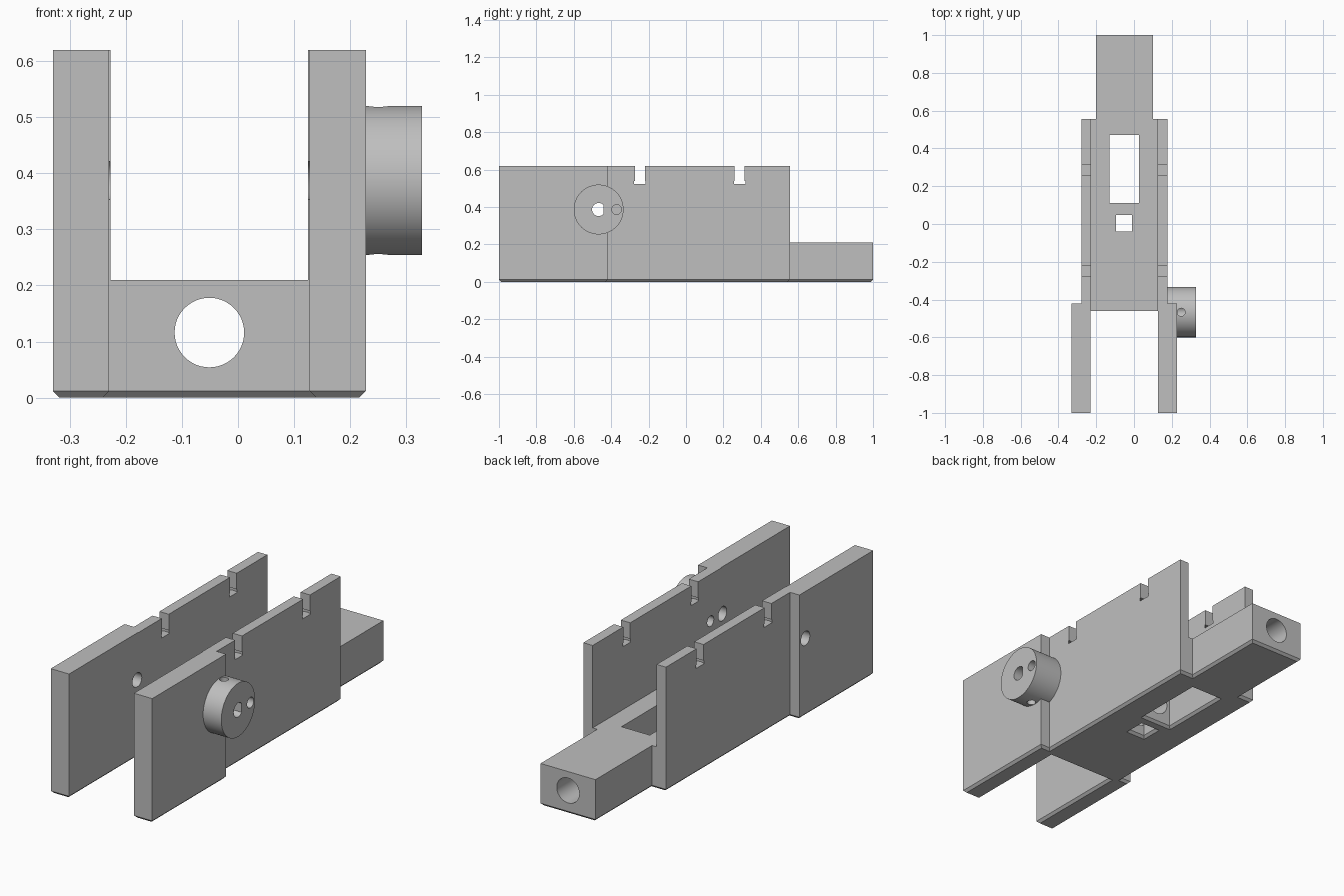
import bpy, bmesh, math
from mathutils import Matrix, Vector

default = bpy.data.objects.get("Cube")
if default:
    bpy.data.objects.remove(default)

CX = -0.051          # centre plane of the body
PIVOT_Y, PIVOT_Z = -0.467, 0.387
CHAMFER = 0.012

grey = bpy.data.materials.new("plain grey")
grey.use_nodes = True
COLOUR = (0.52, 0.52, 0.52, 1)
grey.diffuse_color = COLOUR
grey.node_tree.nodes["Principled BSDF"].inputs["Base Color"].default_value = COLOUR


def finish(name, bm):
    bmesh.ops.recalc_face_normals(bm, faces=bm.faces)
    mesh = bpy.data.meshes.new(name)
    bm.to_mesh(mesh)
    bm.free()
    mesh.materials.append(grey)
    obj = bpy.data.objects.new(name, mesh)
    bpy.context.collection.objects.link(obj)
    return obj


def box(name, x, y, z):
    bm = bmesh.new()
    bmesh.ops.create_cube(bm, size=1)
    for v in bm.verts:
        v.co = Vector([a + (b - a) * (c + 0.5) for (a, b), c in zip((x, y, z), v.co)])
    return finish(name, bm)


def cylinder(name, start, end, radius, sides=48):
    start, end = Vector(start), Vector(end)
    axis = end - start
    turn = axis.to_track_quat('Z', 'Y').to_matrix().to_4x4()
    bm = bmesh.new()
    bmesh.ops.create_cone(bm, cap_ends=True, segments=sides, radius1=radius, radius2=radius,
                          depth=axis.length,
                          matrix=Matrix.Translation((start + end) / 2) @ turn)
    return finish(name, bm)


def window(name, x, y):
    # Rectangular cutter that flares out at the underside
    bm = bmesh.new()
    rings = []
    for z, grow in ((-CHAMFER, 2 * CHAMFER), (CHAMFER, 0), (0.4, 0)):
        x0, x1, y0, y1 = x[0] - grow, x[1] + grow, y[0] - grow, y[1] + grow
        rings.append([bm.verts.new((*p, z)) for p in ((x0, y0), (x1, y0), (x1, y1), (x0, y1))])
    bm.faces.new(rings[0])
    bm.faces.new(rings[-1])
    for low, high in zip(rings, rings[1:]):
        for i in range(4):
            j = (i + 1) % 4
            bm.faces.new((low[i], low[j], high[j], high[i]))
    return finish(name, bm)


def cut(target, cutters):
    for cutter in cutters:
        mod = target.modifiers.new("cut", 'BOOLEAN')
        mod.operation = 'DIFFERENCE'
        mod.solver = 'EXACT'
        mod.object = cutter
    select(target)
    for mod in list(target.modifiers):
        bpy.ops.object.modifier_apply(modifier=mod.name)
    for cutter in cutters:
        bpy.data.objects.remove(cutter)


def select(obj):
    bpy.ops.object.select_all(action='DESELECT')
    obj.select_set(True)
    bpy.context.view_layer.objects.active = obj


# Body: mirrored plan outline, extruded, with a chamfered underside
half = [(0.1785, -0.46), (0.1785, -1), (0.279, -1), (0.279, -0.42),
        (0.2275, -0.42), (0.2275, 0.555), (0.151, 0.555), (0.151, 1)]
outline = [(CX + x, y) for x, y in half] + [(CX - x, y) for x, y in reversed(half)]
bm = bmesh.new()
base = bm.faces.new([bm.verts.new((x, y, 0)) for x, y in outline])
bmesh.ops.extrude_face_region(bm, geom=[base], use_keep_orig=True)
bm.faces.ensure_lookup_table()
for v in {v for f in bm.faces if f is not base and len(f.verts) > 4 for v in f.verts}:
    v.co.z = 0.62
bmesh.ops.recalc_face_normals(bm, faces=bm.faces)
rim = [e for e in bm.edges if all(v.co.z < 0.001 for v in e.verts)]
bmesh.ops.bevel(bm, geom=rim, offset=CHAMFER, segments=1, affect='EDGES')
body = finish("channel_body", bm)

# Channel between the walls, low rear tongue, lengthwise bore and floor windows
cutters = [
    box("channel", (CX - 0.176, CX + 0.176), (-1.2, 1.2), (0.21, 1)),
    box("tongue_space", (-1, 1), (0.555, 1.2), (0.21, 1)),
    cylinder("bore", (CX, -1.2, 0.116), (CX, 1.2, 0.116), 0.062),
    window("large_window", (-0.13, 0.026), (0.11, 0.47)),
    window("small_window", (-0.095, -0.01), (-0.04, 0.048)),
    cylinder("pivot_hole", (-1, PIVOT_Y, PIVOT_Z), (1, PIVOT_Y, PIVOT_Z), 0.035),
    cylinder("pin_hole", (0.05, -0.371, PIVOT_Z), (1, -0.371, PIVOT_Z), 0.026),
]
# Undercut notches along the top of both walls
for y in (-0.247, 0.287):
    cutters.append(box("notch", (-1, 1), (y - 0.027, y + 0.027), (0.535, 1)))
    for side in (-1, 1):
        x = CX + side * 0.202
        cutters.append(cylinder("notch_foot", (x, y, 0.523), (x, y, 0.54), 0.04, 32))
cut(body, cutters)

# Knob on the left wall, with a flatted bore, pin hole and set screw holes
knob = cylinder("knob", (0.1765, PIVOT_Y, PIVOT_Z), (0.328, PIVOT_Y, PIVOT_Z), 0.133, 64)
shaft = cylinder("shaft", (0, PIVOT_Y, PIVOT_Z), (1, PIVOT_Y, PIVOT_Z), 0.035)
cut(shaft, [box("flat", (-1, 2), (PIVOT_Y + 0.027, 1), (0, 1))])
cut(knob, [
    shaft,
    box("wall_seat", (0, 0.228), (-1, -0.42), (0, 1)),
    cylinder("pin_hole", (0, -0.371, PIVOT_Z), (1, -0.371, PIVOT_Z), 0.026),
    cylinder("upper_screw", (0.25, PIVOT_Y, PIVOT_Z), (0.25, PIVOT_Y, 1), 0.021, 32),
    cylinder("lower_screw", (0.25, PIVOT_Y, -1), (0.25, PIVOT_Y, PIVOT_Z - 0.05), 0.021, 32),
])

for obj in (body, knob):
    select(obj)
    bpy.ops.object.shade_smooth_by_angle(angle=math.radians(30))
